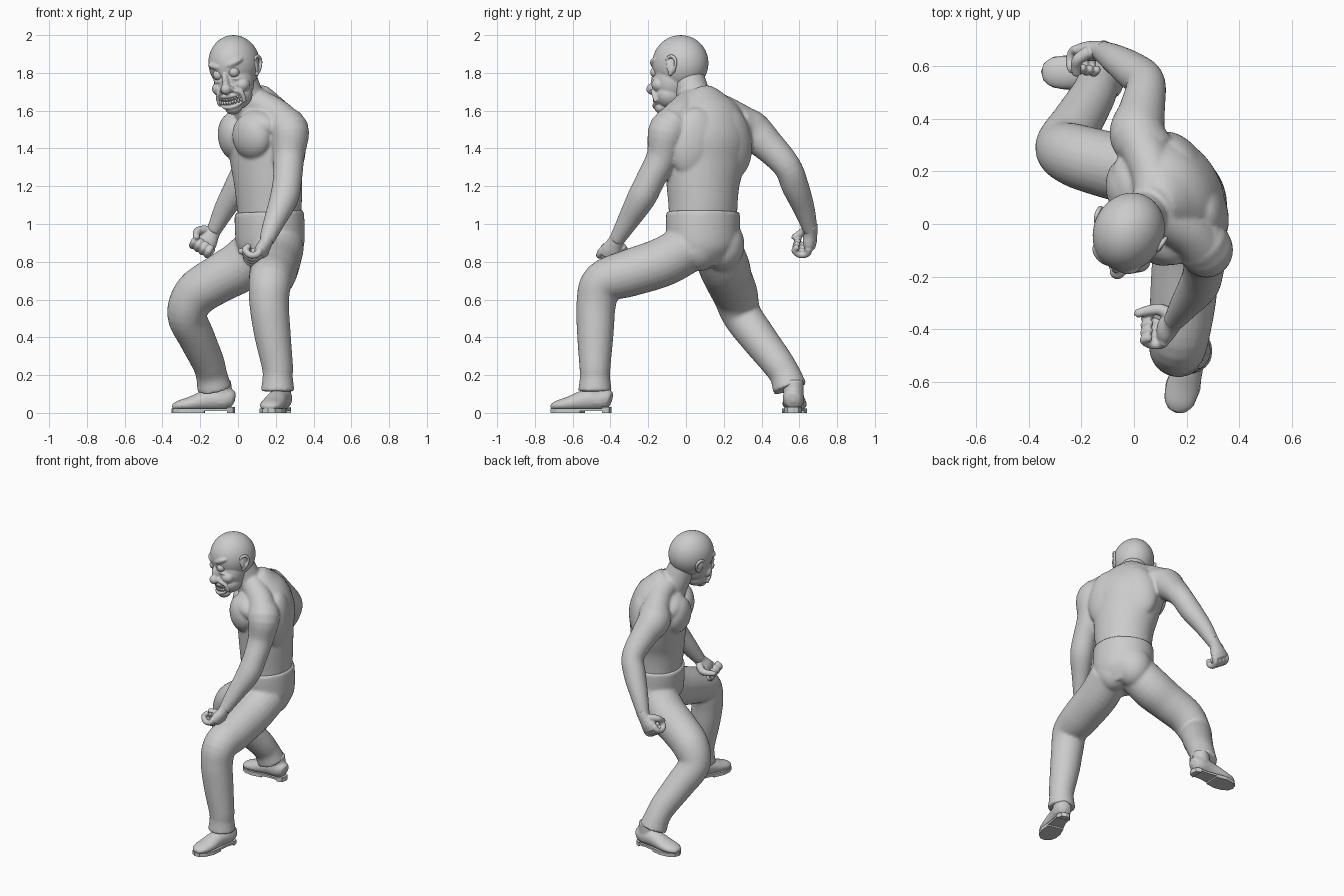
import bpy, bmesh, math
from mathutils import Vector, Matrix, Euler

if "Cube" in bpy.data.objects:
    bpy.data.objects.remove(bpy.data.objects["Cube"])


def loft(bm, pts, side=(1, 0, 0), n=24, sub=5, cap=0.3, M=Matrix()):
    """Closed tube through points (x, y, z, radius_side, [radius_depth])."""
    P = [tuple(p) if len(p) == 5 else tuple(p) + (p[3],) for p in pts]
    P = [P[0]] + P + [P[-1]]
    S = []
    for i in range(1, len(P) - 2):
        for k in range(sub + (i == len(P) - 3)):
            t = k / sub
            S.append([0.5 * (2 * b + (c - a) * t + (2 * a - 5 * b + 4 * c - d) * t * t
                             + (3 * b - a - 3 * c + d) * t ** 3)
                      for a, b, c, d in zip(*P[i - 1:i + 3])])
    rings, C = [], [Vector(s[:3]) for s in S]
    for i, s in enumerate(S):
        t = (C[min(i + 1, len(C) - 1)] - C[max(i - 1, 0)]).normalized()
        u = Vector(side)
        u = (u - t * u.dot(t)).normalized()
        v = t.cross(u)
        rings.append([bm.verts.new(M @ (C[i] + u * s[3] * math.cos(a) + v * s[4] * math.sin(a)))
                      for a in (2 * math.pi * k / n for k in range(n))])
    for r, q in zip(rings, rings[1:]):
        for k in range(n):
            bm.faces.new((r[k], r[(k + 1) % n], q[(k + 1) % n], q[k]))
    for r, a, b, s in ((rings[0], C[0], C[1], S[0]), (rings[-1], C[-1], C[-2], S[-1])):
        tip = bm.verts.new(M @ (a + (a - b).normalized() * cap * min(s[3:])))
        for k in range(n):
            bm.faces.new((r[k], r[(k + 1) % n], tip))


def blob(bm, c, r, M=Matrix(), rot=(0, 0, 0)):
    r = (r,) * 3 if isinstance(r, (int, float)) else r
    m = M @ Matrix.LocRotScale(Vector(c), Euler(rot), Vector(r))
    bmesh.ops.create_uvsphere(bm, u_segments=56, v_segments=36, radius=1, matrix=m)


def box(bm, c, size, M=Matrix(), turn=0):
    m = M @ Matrix.LocRotScale(Vector(c), Euler((0, 0, turn)), Vector(size))
    bmesh.ops.create_cube(bm, size=1, matrix=m)


def finish(bm, name, voxel=0, relax=0, smooth=True):
    bmesh.ops.recalc_face_normals(bm, faces=bm.faces[:])
    me = bpy.data.meshes.new(name)
    for f in bm.faces:
        f.smooth = smooth
    bm.to_mesh(me)
    bm.free()
    ob = bpy.data.objects.new(name, me)
    bpy.context.collection.objects.link(ob)
    if voxel:
        m = ob.modifiers.new("fuse", 'REMESH')
        m.mode, m.voxel_size, m.use_smooth_shade = 'VOXEL', voxel, True
    if relax:
        m = ob.modifiers.new("relax", 'SMOOTH')
        m.factor, m.iterations = 0.5, relax
    return ob


LEFT = (0.47, -0.88, 0)                      # torso is turned 62 degrees
TORSO = Matrix.Translation((0.145, 0.1, 0)) @ Matrix.Rotation(math.radians(-62), 4, 'Z')

# Bare upper body: trunk, neck, trapezius, chest, shoulder blades, arms
bm = bmesh.new()
loft(bm, [(.165, .09, .98, .185, .155), (.165, .09, 1.1, .187, .168), (.16, .09, 1.22, .2, .175),
          (.15, .1, 1.34, .222, .182), (.143, .11, 1.46, .24, .188), (.13, .11, 1.56, .205, .16),
          (.105, .09, 1.64, .14, .11), (.08, .07, 1.69, .08, .08)], LEFT, n=48)
loft(bm, [(.09, .07, 1.56, .1), (.04, .035, 1.69, .09), (0, 0, 1.82, .085)])
loft(bm, [(.07, .05, 1.67, .07), (.07, .19, 1.605, .08), (.02, .32, 1.525, .09)])
loft(bm, [(.09, .03, 1.65, .075), (.2, -.03, 1.58, .085), (.26, -.09, 1.52, .09)], (0, 0, 1))
for s in (-1, 1):
    blob(bm, (s * .104, -.135, 1.465), (.122, .082, .125), TORSO, (.1, 0, s * .3))
    blob(bm, (s * .12, -.1, 1.53), (.12, .085, .075), TORSO, (0, s * .2, s * .3))
    blob(bm, (s * .11, .09, 1.43), (.13, .08, .19), TORSO, (0, s * -.15, s * -.25))
loft(bm, [(.2, -.02, 1.53, .09), (.27, -.092, 1.5, .105), (.268, -.125, 1.36, .084),
          (.262, -.185, 1.24, .077), (.245, -.235, 1.14, .076), (.195, -.305, 1.02, .058),
          (.15, -.37, .91, .04)])
loft(bm, [(.08, .26, 1.53, .09), (.015, .335, 1.5, .108), (.03, .43, 1.42, .088),
          (.045, .535, 1.305, .074), (.0, .578, 1.2, .072), (-.07, .625, 1.08, .057),
          (-.13, .66, .96, .038)])
finish(bm, "bare_upper_body", .009, 4)

# Trousers: seat and two legs
bm = bmesh.new()
loft(bm, [(.165, .09, 1.065, .199, .178), (.168, .09, .98, .2, .18), (.17, .09, .87, .19, .17),
          (.165, .1, .78, .12, .11)], LEFT, n=48, cap=0.05)
for s in (-1, 1):
    blob(bm, (s * .07, .06, .89), (.12, .115, .14), TORSO)
loft(bm, [(.22, .02, .88, .13), (.2, -.12, .8, .13), (.185, -.3, .74, .125), (.17, -.44, .69, .113),
          (.165, -.475, .58, .105), (.182, -.48, .42, .097), (.208, -.482, .25, .083),
          (.21, -.482, .19, .08), (.21, -.482, .115, .09)], cap=0.05)
loft(bm, [(.12, .16, .88, .13), (.02, .2, .78, .135), (-.1, .225, .71, .127), (-.22, .26, .63, .12),
          (-.27, .295, .52, .105), (-.22, .38, .4, .097), (-.16, .48, .27, .087),
          (-.14, .525, .2, .083), (-.125, .55, .13, .092)], (0, 1, 0), cap=0.05)
finish(bm, "trousers", .01, 4)

# Shoes
for name, x, y, turn in (("front_shoe", .22, -.49, -15), ("back_shoe", -.117, .57, -92)):
    M = Matrix.Translation((x, y, 0)) @ Matrix.Rotation(math.radians(turn), 4, 'Z')
    bm = bmesh.new()
    loft(bm, [(0, .09, .065, .04, .045), (0, .05, .075, .056, .06), (0, -.04, .068, .056, .056),
              (0, -.13, .048, .064, .04), (0, -.195, .038, .056, .028), (0, -.228, .03, .03, .016)],
         M=M)
    loft(bm, [(0, .03, .05, .055, .06), (0, .025, .17, .052, .055)], M=M)
    finish(bm, name + "_upper", .007, 2)
    half = [(.0, .1), (.03, .092), (.046, .06), (.045, .0), (.055, -.06), (.067, -.13),
            (.058, -.19), (.034, -.225), (0, -.236)]
    outline = half + [(-a, b) for a, b in half[-2:0:-1]]
    for part, pick, z0, z1 in (("sole", outline, .01, .024),
                               ("heel", [p for p in outline if p[1] > .01], 0, .03),
                               ("tread", [p for p in outline if p[1] < -.03], 0, .02)):
        bm = bmesh.new()
        f = bm.faces.new([bm.verts.new(M @ Vector((a, b, z0))) for a, b in pick])
        g = bmesh.ops.extrude_face_region(bm, geom=[f])
        bmesh.ops.translate(bm, vec=(0, 0, z1 - z0),
                            verts=[v for v in g["geom"] if isinstance(v, bmesh.types.BMVert)])
        finish(bm, name + "_" + part, smooth=False)


# Fists
def fist(name, wrist, d, c, reach, k=1.25):
    w, d = Vector(wrist), Vector(d).normalized()
    c = Vector(c)
    c = (c - d * c.dot(d)).normalized()
    s = d.cross(c)
    at = lambda a, b, e, *r: (*(w + (d * a + c * b + s * e) * k), *(q * k for q in r))
    bm = bmesh.new()
    loft(bm, [at(-.03, 0, 0, .032, .03), at(.01, 0, 0, .034, .028), at(.05, .005, 0, .046, .03),
              at(.08, .005, 0, .047, .024)], s)
    for i in range(4):
        e = (i - 1.5) * .025
        loft(bm, [at(.065, .005, e, .015), at(.09, .012, e, .015), at(.1, .04, e, .0145),
                  at(.082, .066, e, .014), at(.06, .055, e, .013)], s, n=12, cap=.8)
    loft(bm, [at(.015, .01, .03, .02), at(.035, .035, .05, .018), at(.05, reach * .7, .046, .016),
              at(.06, reach, .035, .013)], d, n=12, cap=.8)
    finish(bm, name, .005, 2)


fist("front_fist", (.15, -.37, .91), (-.3, -.42, -.85), (-.95, .1, .1), .1)
fist("back_fist", (-.13, .66, .965), (-.5, .03, -.8), (-.15, -1, 0), .08)

# Head: turned, leaning
HEAD = Matrix.Translation((-.02, -.03, 1.85)) @ Euler(
    (math.radians(3), math.radians(-9), math.radians(-25))).to_matrix().to_4x4()
bm = bmesh.new()
blob(bm, (0, 0, 0), (.133, .152, .15), HEAD)
blob(bm, (0, -.04, -.09), (.108, .1, .125), HEAD)
blob(bm, (0, -.052, -.17), (.092, .083, .075), HEAD)
blob(bm, (0, -.098, -.235), (.046, .042, .033), HEAD)
blob(bm, (0, -.14, -.09), (.02, .028, .05), HEAD)
blob(bm, (.003, -.162, -.13), .029, HEAD)
for s in (-1, 1):
    blob(bm, (s * .024, -.145, -.133), (.017, .02, .016), HEAD)
    blob(bm, (s * .065, -.09, -.12), (.042, .042, .038), HEAD)
    blob(bm, (s * .05, -.118, .0), (.055, .032, .022), HEAD, (0, s * -.3, s * .35))
    blob(bm, (s * .05, -.115, -.083), (.034, .022, .012), HEAD, (0, s * .2, s * .3))
    loft(bm, [(s * .03, -.145, -.14, .01), (s * .07, -.122, -.162, .012),
              (s * .072, -.105, -.21, .011)], n=12, M=HEAD)
for z0, dz in ((-.168, .004), (-.222, .022)):          # lips
    loft(bm, [(-.068, -.1, z0 + dz, .009), (-.038, -.128, z0, .011), (0, -.14, z0 - dz * .3, .011),
              (.038, -.128, z0, .011), (.068, -.1, z0 + dz, .009)], (0, 0, 1), n=12, M=HEAD)
finish(bm, "head", .0055, 2)

# Ears, eyes and teeth
for s, tag in ((-1, "right"), (1, "left")):
    bm = bmesh.new()
    blob(bm, (s * .122, .005, -.035), (.012, .028, .042), HEAD, (.15, 0, s * .3))
    loft(bm, [(s * .12, -.02, -.025, .008), (s * .13, -.015, .008, .009), (s * .137, .015, .015, .01),
              (s * .138, .036, -.01, .009), (s * .13, .025, -.05, .009), (s * .118, -.005, -.078, .011)],
         n=12, cap=.8, M=HEAD)
    finish(bm, tag + "_ear", .004, 2)
    bm = bmesh.new()
    blob(bm, (s * .047, -.122, -.048), .028, HEAD)
    finish(bm, tag + "_eye")
bm = bmesh.new()
for i in range(9):
    a = (i - 4) * .15
    for z, h in ((-.184, .022), (-.206, .02)):
        box(bm, (.105 * math.sin(a), -.035 - .099 * math.cos(a), z + .014 * abs(a)),
            (.0138, .016, h), HEAD, a)
bmesh.ops.bevel(bm, geom=bm.edges[:], offset=.003, segments=2, affect='EDGES')
finish(bm, "teeth")
